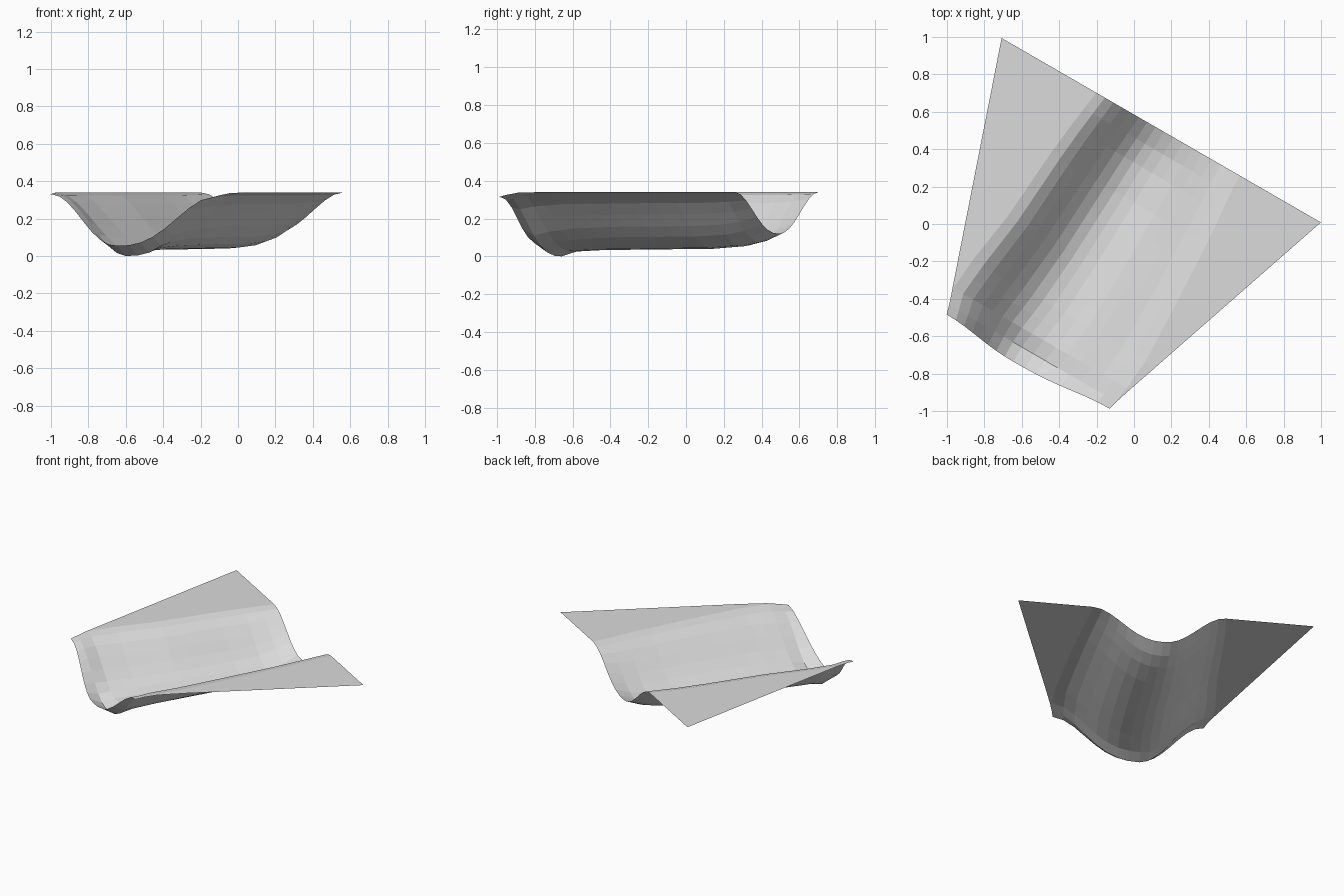
import bpy
import bmesh
import math

cube = bpy.data.objects.get("Cube")
if cube:
    bpy.data.objects.remove(cube)

TURN = math.radians(-30)      # the channel runs diagonally
RIM = 0.34                    # height of the flat banks
HALF = 8                      # strips on each side of the channel floor
BOW = 0.04                    # forward bulge of the front lip

# Cross-sections, back to front:
# along, left rim, floor centre, right rim, floor z, left z, right z, left curve, right curve
SECTIONS = [
    (0.507, -0.525, -0.106, 0.36, 0.12, RIM, RIM, 1.1, 1.2),
    (0.40, -0.54, -0.11, 0.365, 0.077, RIM, RIM, 1.15, 1.2),
    (0.285, -0.555, -0.115, 0.375, 0.053, RIM, RIM, 1.2, 1.2),
    (0.10, -0.575, -0.12, 0.39, 0.04, RIM, RIM, 1.2, 1.2),
    (-0.30, -0.605, -0.135, 0.41, 0.036, RIM, RIM, 1.2, 1.2),
    (-0.60, -0.65, -0.155, 0.42, 0.033, RIM, RIM, 1.2, 1.25),
    (-0.78, -0.665, -0.18, 0.405, 0.025, RIM, 0.337, 1.1, 1.35),
    (-0.87, -0.635, -0.19, 0.39, 0.0, 0.335, 0.325, 0.95, 1.35),
    (-0.92, -0.622, -0.19, 0.377, 0.055, 0.33, 0.315, 1.1, 1.3),
]
STEPS = [1, 1, 2, 3, 3, 2, 1, 1]  # rows between neighbouring sections


def all_rows():
    """Cross-sections with evenly blended rows between them."""
    rows = [SECTIONS[0]]
    for a, b, n in zip(SECTIONS, SECTIONS[1:], STEPS):
        for k in range(1, n + 1):
            rows.append(tuple(p + (q - p) * k / n for p, q in zip(a, b)))
    return rows


def row_points(row, is_front):
    """Points of one row from the left outer edge to the right outer edge."""
    v, left, mid, right, floor, z_left, z_right, p_left, p_right = row
    back = SECTIONS[0][0]
    outer_left = -1.11 + (back - v) * 0.342
    outer_right = 0.861 - (back - v) * 0.34
    points = []
    for j in range(-HALF, HALF + 1):
        t = abs(j) / HALF
        rim, top, power = (left, z_left, p_left) if j < 0 else (right, z_right, p_right)
        h = math.sin(math.pi / 2 * t ** power) ** 2
        forward = BOW * (1 - h) if is_front else 0
        points.append((mid + (rim - mid) * t, v - forward, floor + (top - floor) * h))
    first = (min(outer_left, left - 0.004), v, z_left)
    last = (max(outer_right, right + 0.004), v, z_right)
    return [first] + points + [last]


def place(p):
    u, v, z = p
    c, s = math.cos(TURN), math.sin(TURN)
    return (u * c - v * s, u * s + v * c, z)


# Single open sheet: two flat banks and the sunken channel
bm = bmesh.new()
rows = all_rows()
grid = [[bm.verts.new(place(p)) for p in row_points(r, r is rows[-1])] for r in rows]
for far, near in zip(grid, grid[1:]):
    for j in range(len(far) - 1):
        bm.faces.new((far[j], near[j], near[j + 1], far[j + 1]))

mesh = bpy.data.meshes.new("channel_sheet")
bm.to_mesh(mesh)
bm.free()
sheet = bpy.data.objects.new("channel_sheet", mesh)
bpy.context.scene.collection.objects.link(sheet)

# Plain light grey surface
grey = bpy.data.materials.new("light_grey")
grey.use_nodes = True
colour = (0.71, 0.71, 0.71, 1)
grey.diffuse_color = colour
grey.node_tree.nodes["Principled BSDF"].inputs["Base Color"].default_value = colour
mesh.materials.append(grey)
